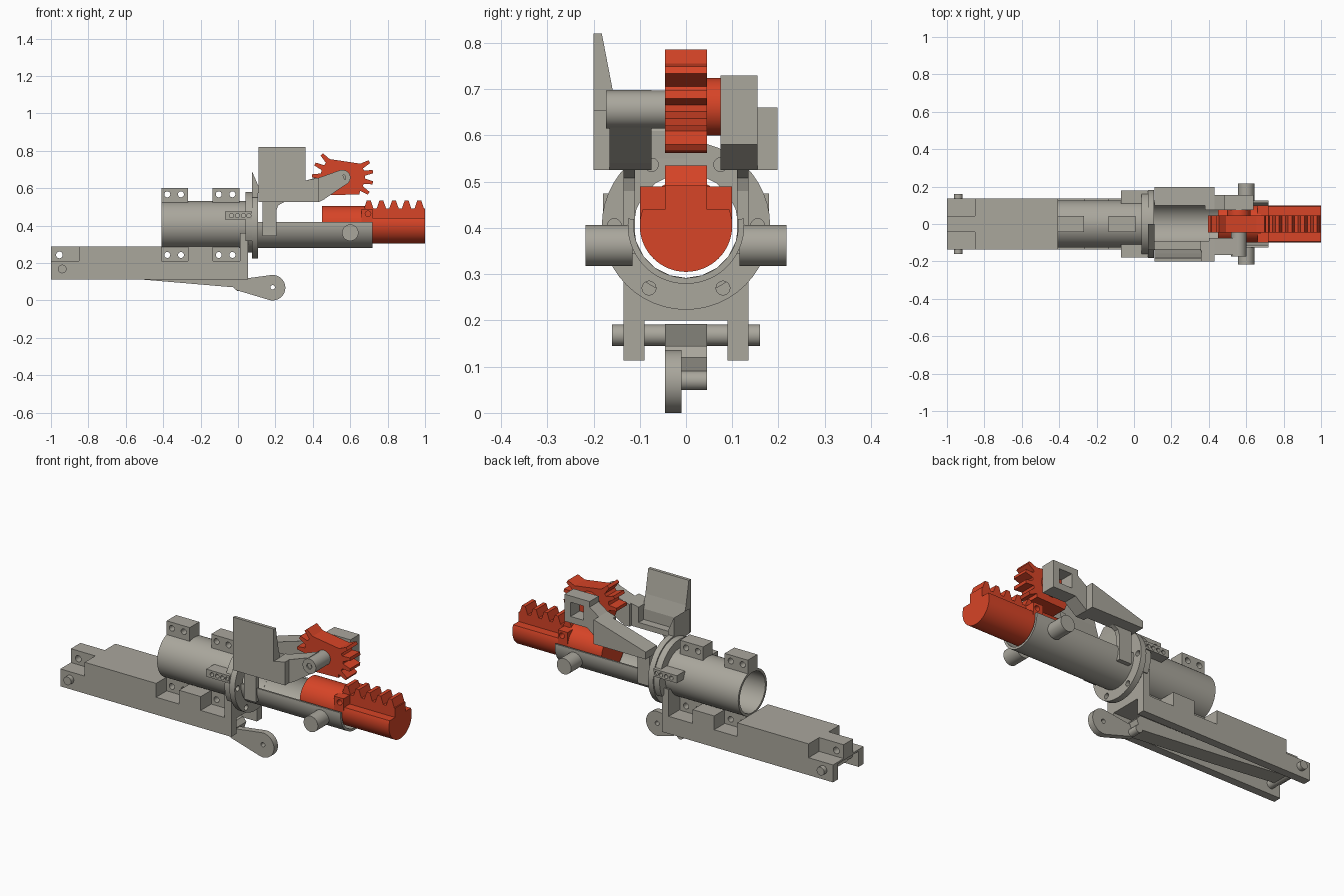
import bpy, bmesh
from math import cos, sin, radians, pi
from mathutils import Matrix

cube = bpy.data.objects.get("Cube")
if cube:
    bpy.data.objects.remove(cube, do_unlink=True)


def material(name, rgb):
    m = bpy.data.materials.new(name)
    m.use_nodes = True
    m.diffuse_color = (*rgb, 1)
    m.node_tree.nodes["Principled BSDF"].inputs["Base Color"].default_value = (*rgb, 1)
    return m


GRAY = material("warm gray", (0.40, 0.385, 0.335))
RED = material("signal red", (0.68, 0.058, 0.02))
AXIS_Z = 0.405  # height of the barrel axis


def finish(name, bm, mat):
    bmesh.ops.recalc_face_normals(bm, faces=bm.faces)
    me = bpy.data.meshes.new(name)
    bm.to_mesh(me)
    bm.free()
    me.materials.append(mat)
    ob = bpy.data.objects.new(name, me)
    bpy.context.collection.objects.link(ob)
    return ob


def smooth(ob):
    bpy.ops.object.select_all(action="DESELECT")
    ob.select_set(True)
    bpy.context.view_layer.objects.active = ob
    bpy.ops.object.shade_smooth_by_angle(angle=radians(30))
    return ob


def prism(name, pts, a, b, axis="Y", mat=GRAY):
    """Extrude an outline: (x, z) along Y, or (y, z) along X."""
    bm = bmesh.new()
    place = (lambda u, v, w: (u, w, v)) if axis == "Y" else (lambda u, v, w: (w, u, v))
    face = bm.faces.new([bm.verts.new(place(u, v, a)) for u, v in pts])
    new = bmesh.ops.extrude_face_region(bm, geom=[face])["geom"]
    shift = (0, b - a, 0) if axis == "Y" else (b - a, 0, 0)
    bmesh.ops.translate(bm, vec=shift, verts=[v for v in new if isinstance(v, bmesh.types.BMVert)])
    return finish(name, bm, mat)


def box(name, x, y, z, mat=GRAY):
    return prism(name, [(x[0], z[0]), (x[1], z[0]), (x[1], z[1]), (x[0], z[1])], *y, mat=mat)


def arc(cx, cz, r, a0, a1, n=32):
    return [(cx + r * cos(radians(a0 + (a1 - a0) * i / n)),
             cz + r * sin(radians(a0 + (a1 - a0) * i / n))) for i in range(n + 1)]


def rod(name, u, z, r, a, b, axis="Y", mat=GRAY, n=48):
    return smooth(prism(name, arc(u, z, r, 0, 360 - 360 / n, n - 1), a, b, axis, mat))


def cut(ob, *cutters):
    """Subtract each cutter and discard it."""
    for c in cutters:
        mod = ob.modifiers.new("cut", "BOOLEAN")
        mod.operation = "DIFFERENCE"
        mod.solver = "EXACT"
        mod.object = c
        bpy.context.view_layer.objects.active = ob
        bpy.ops.object.modifier_apply(modifier=mod.name)
        bpy.data.objects.remove(c, do_unlink=True)
    return smooth(ob)


def hole(x, z, r, a=-1, b=1, axis="Y"):
    return rod("hole", x, z, r, a, b, axis, n=20)


def ring_part(name, r0, r1, x0, x1, a0, a1):
    pts = arc(0, AXIS_Z, r1, a0, a1) + arc(0, AXIS_Z, r0, a1, a0)
    return smooth(prism(name, pts, x0, x1, "X"))


# Barrel tube, open trough and collar
cut(rod("barrel_tube", 0, AXIS_Z, 0.126, -0.41, 0.1, "X"), hole(0, AXIS_Z, 0.113, axis="X"))
ring_part("trough", 0.113, 0.126, 0.1, 0.72, -187, 7)
flange = rod("collar_flange", 0, AXIS_Z, 0.182, 0.075, 0.107, "X")
cut(flange, hole(0, AXIS_Z, 0.113, axis="X"),
    *[hole(s * y, z, 0.015, axis="X") for s in (-1, 1)
      for y, z in ((0.08, 0.27), (0.155, AXIS_Z), (0.075, 0.537))])
ring_part("collar_backing", 0.12, 0.175, 0.04, 0.075, -30, 210)

# Side trunnions and drilled side strips
for s, side in ((-1, "right"), (1, "left")):
    rod(side + "_trunnion", 0.6, 0.362, 0.044, s * 0.116, s * 0.217)
    cut(box(side + "_side_strip", (-0.07, 0.075), (s * 0.11, s * 0.18), (0.433, 0.475)),
        *[hole(x, 0.453, 0.011) for x in (-0.035, -0.003, 0.029, 0.058)])

# Drilled lugs above and below the barrel
for label, x in (("rear", -0.41), ("middle", -0.135)):
    for place, z0, z1, hz in (("upper", 0.52, 0.6, 0.567), ("lower", 0.2, 0.287, 0.243)):
        cut(box(f"{label}_{place}_lug", (x, x + 0.142), (-0.042, 0.042), (z0, z1)),
            hole(x + 0.032, hz, 0.016), hole(x + 0.105, hz, 0.016))

# Base: channel rails, deck and blocks
for s, side in ((-1, "right"), (1, "left")):
    box(side + "_rail", (-1, 0.012), (s * 0.09, s * 0.135), (0.113, 0.205))
box("deck_plate", (-1, 0.012), (-0.135, 0.135), (0.2, 0.21))
box("deck_block", (-0.85, -0.41), (-0.135, 0.135), (0.205, 0.287))
box("deck_middle_block", (-0.268, -0.135), (-0.135, 0.135), (0.205, 0.287))
cut(box("tail_block", (-1, -0.85), (-0.042, 0.042), (0.205, 0.287)), hole(-0.955, 0.243, 0.018))
leg = [(-0.135, 0.113), (-0.09, 0.113), (-0.09, 0.2), (0.09, 0.2), (0.09, 0.113), (0.135, 0.113),
       (0.135, 0.36)] + arc(0, AXIS_Z, 0.122, -25, -155, 24) + [(-0.135, 0.36)]
prism("support_leg", leg, 0.012, 0.075 - 0.022, "X")
ring_part("leg_collar_bridge", 0.12, 0.15, 0.05, 0.077, -150, -30)

# Swinging lever, pin and crank
rod("lever_pin", -0.94, 0.168, 0.023, -0.16, 0.16)
lever = [(-0.965, 0.155), (-0.955, 0.185), (-0.93, 0.192), (-0.4, 0.147), (0.0, 0.145),
         (0.02, 0.12), (0.0, 0.068), (-0.53, 0.113)]
prism("lever_arm", lever, -0.045, 0.045)
crank = arc(0.185, 0.068, 0.068, -105, 98) + arc(0.005, 0.082, 0.03, 98, 255, 12)
cut(prism("crank", crank, -0.045, -0.01), hole(0.185, 0.07, 0.012))
rod("crank_pin", 0.005, 0.07, 0.021, -0.012, 0.045)

# Upper cradle: side stems
for s, side in ((-1, "right"), (1, "left")):
    stem = [(0.13, 0.345), (0.205, 0.345), (0.205, 0.48), (0.215, 0.508), (0.245, 0.525),
            (0.245, 0.54), (0.13, 0.54)]
    prism(side + "_stem", stem, s * 0.11, s * 0.135)

# Right side of the cradle: sloped shield and gear arm
shield = [(-0.2, 0.525), (-0.135, 0.525), (-0.135, 0.615), (-0.157, 0.69), (-0.182, 0.82), (-0.2, 0.82)]
prism("shield", shield, 0.11, 0.36, "X")
box("right_pad", (0.11, 0.36), (-0.14, -0.09), (0.525, 0.555))
pad = [(0.355, 0.525), (0.43, 0.525), (0.43, 0.655), (0.355, 0.64)]
prism("right_arm_root", pad, -0.2, -0.09)
arm = [(0.40, 0.525), (0.43, 0.525), (0.46, 0.54), (0.58, 0.622), (0.55, 0.698), (0.43, 0.655), (0.40, 0.648)]
prism("right_arm", arm, -0.165, -0.075)
cut(rod("right_arm_hub", 0.56, 0.656, 0.041, -0.173, -0.045), hole(0.56, 0.656, 0.016, -0.3, -0.06))
prism("cradle_back_wall", [(0.075, 0.55), (0.107, 0.55), (0.11, 0.61), (0.075, 0.69)], -0.14, 0.0)

# Left side of the cradle: tapered arm and square socket
left = [(0.11, 0.525), (0.43, 0.525), (0.43, 0.66), (0.36, 0.64), (0.11, 0.565)]
prism("left_pad", left, 0.1, 0.198)
link = [(0.38, 0.525), (0.43, 0.525), (0.5, 0.58), (0.5, 0.71), (0.43, 0.66), (0.38, 0.645)]
prism("left_arm", link, 0.075, 0.155)
cut(box("square_socket", (0.485, 0.64), (0.075, 0.155), (0.58, 0.73)),
    box("square_hole", (0.523, 0.602), (0, 0.3), (0.616, 0.695)))

# Toothed pinion with two runs of teeth
gear = []
for angle in (-32, -11, 10, 30, 133, 155, 178):
    for offset, r in ((-7, 0.118), (-3, 0.164), (3, 0.164), (7, 0.118)):
        t = radians(angle + offset)
        gear.append((0.56 + r * cos(t), 0.66 + r * sin(t)))
gear += [(0.475, 0.562), (0.65, 0.567)]
prism("pinion", gear, -0.045, 0.045, mat=RED)
rod("pinion_hub", 0.56, 0.662, 0.062, 0.04, 0.076, mat=RED)

# Sliding rod with toothed rack
rod("slide_rear", 0, AXIS_Z, 0.1, 0.45, 0.68, "X", RED)
low = arc(0, AXIS_Z, 0.1, -200.5, 20.5, 40)
smooth(prism("slide_front", low, 0.68, 1.0, "X", RED))
cut(box("slide_shoulder", (0.66, 0.72), (-0.1, 0.1), (AXIS_Z, 0.49), RED), hole(0.695, 0.463, 0.015))
rack = [(1.0, 0.42), (0.665, 0.42), (0.665, 0.49)]
for i in range(5):
    c = 0.699 + i * 0.0675
    rack += [(c - 0.025, 0.492), (c - 0.01, 0.535), (c + 0.01, 0.535), (c + 0.025, 0.492)]
prism("rack", rack + [(1.0, 0.492)], -0.045, 0.045, mat=RED)
